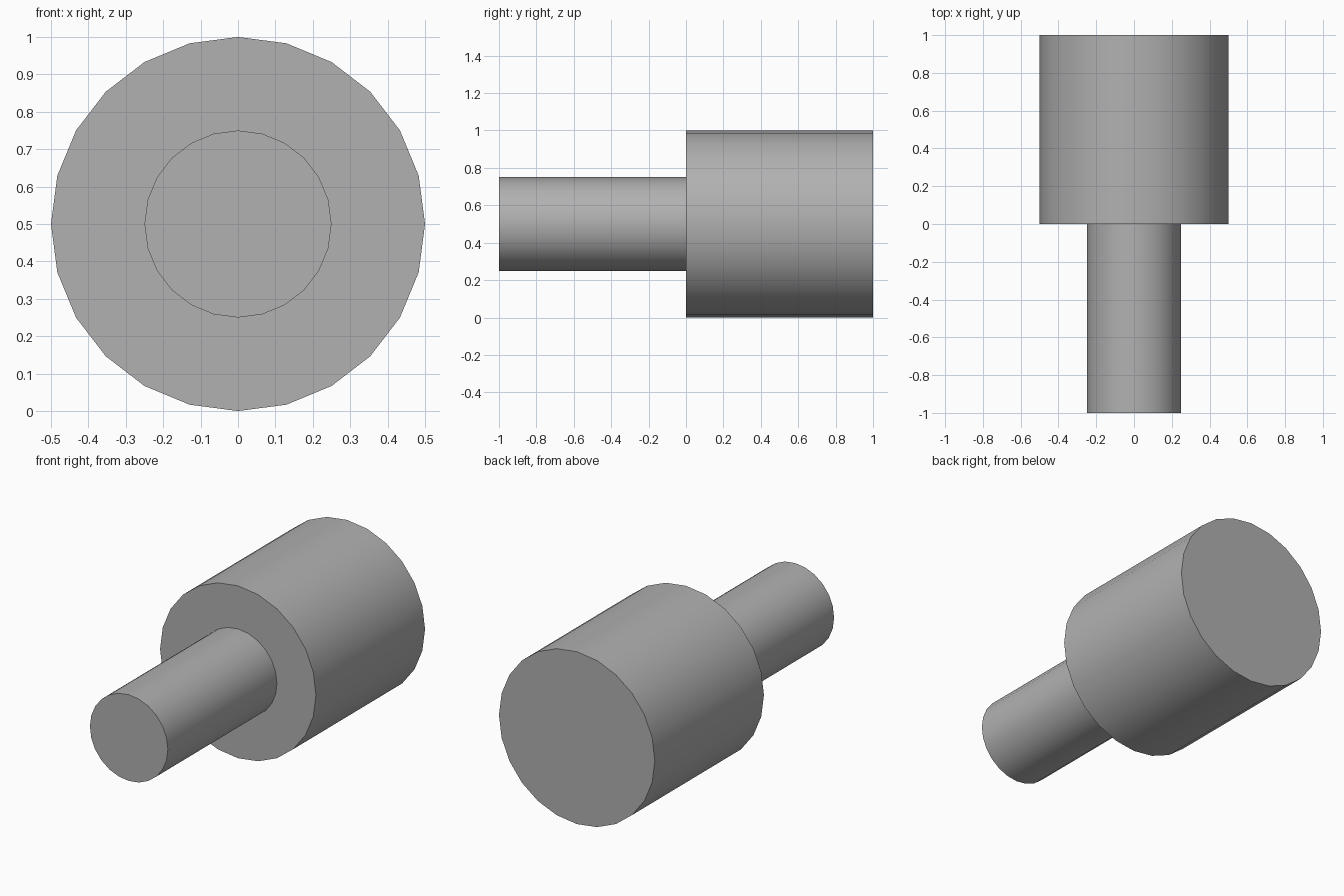
import bpy, bmesh, math

if "Cube" in bpy.data.objects:
    bpy.data.objects.remove(bpy.data.objects["Cube"])

SIDES = 24
CENTRE_Z = 0.5

# Stepped profile along y: (y, radius), thin shaft then thick barrel
PROFILE = [(-1.0, 0.25), (0.0, 0.25), (0.0, 0.5), (1.0, 0.5)]


def ring(bm, y, radius):
    angles = [2 * math.pi * i / SIDES for i in range(SIDES)]
    return [bm.verts.new((radius * math.sin(a), y, CENTRE_Z + radius * math.cos(a)))
            for a in angles]


# Stepped pin: rings bridged into one closed skin, with flat end caps
bm = bmesh.new()
rings = [ring(bm, y, r) for y, r in PROFILE]
for a, b in zip(rings, rings[1:]):
    for i in range(SIDES):
        j = (i + 1) % SIDES
        bm.faces.new((a[i], a[j], b[j], b[i]))
bm.faces.new(rings[0])
bm.faces.new(rings[-1])
bmesh.ops.recalc_face_normals(bm, faces=bm.faces)

mesh = bpy.data.meshes.new("stepped_pin")
bm.to_mesh(mesh)
bm.free()
pin = bpy.data.objects.new("stepped_pin", mesh)
bpy.context.collection.objects.link(pin)

# Dark grey surface
grey = bpy.data.materials.new("dark_grey")
grey.diffuse_color = (0.44, 0.44, 0.44, 1.0)
grey.use_nodes = True
grey.node_tree.nodes["Principled BSDF"].inputs["Base Color"].default_value = grey.diffuse_color
mesh.materials.append(grey)

# Smooth round walls, crisp steps and ends
bpy.context.view_layer.objects.active = pin
pin.select_set(True)
bpy.ops.object.shade_smooth_by_angle(angle=math.radians(30))
